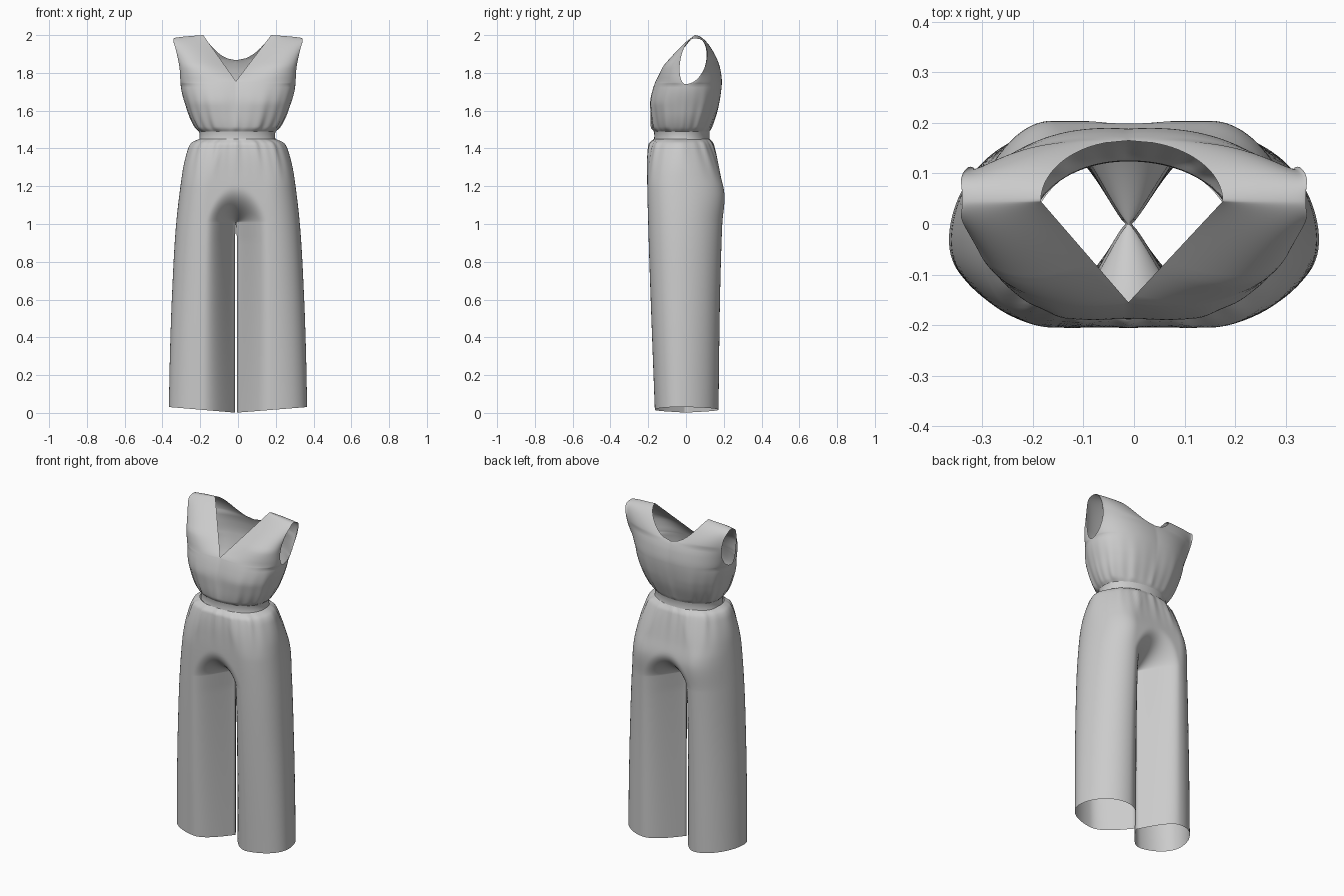
import bpy, bmesh, math
from math import sin, cos, pi, sqrt

if "Cube" in bpy.data.objects:
    bpy.data.objects.remove(bpy.data.objects["Cube"])


def curve(table, z):
    """Smooth lookup through (z, value) pairs."""
    n = len(table)
    z = min(max(z, table[0][0]), table[-1][0])
    i = next(k for k in range(n - 1) if z <= table[k + 1][0])

    def slope(k):
        a, b = table[max(k - 1, 0)], table[min(k + 1, n - 1)]
        return (b[1] - a[1]) / (b[0] - a[0])
    (z0, v0), (z1, v1) = table[i], table[i + 1]
    h = z1 - z0
    t = (z - z0) / h
    return (v0 * (1 + 2 * t) * (1 - t) ** 2 + slope(i) * h * t * (1 - t) ** 2
            + v1 * t * t * (3 - 2 * t) + slope(i + 1) * h * t * t * (t - 1))


def add_grid(bm, rows):
    """Skin a grid of points, and its mirror image across x = 0."""
    for side in (1, -1):
        vs = [[bm.verts.new((side * x, y, z)) for x, y, z in r] for r in rows]
        for a, b in zip(vs, vs[1:]):
            for j in range(len(a) - 1):
                f = [a[j], a[j + 1], b[j + 1], b[j]]
                bm.faces.new(f if side > 0 else f[::-1])


def finish(name, bm):
    bmesh.ops.remove_doubles(bm, verts=bm.verts, dist=0.0004)
    bmesh.ops.recalc_face_normals(bm, faces=bm.faces)
    for v in bm.verts:  # the centre seam hangs slightly to one side
        v.co.x -= .011 * max(0, 1 - abs(v.co.x) / .3)
    me = bpy.data.meshes.new(name)
    bm.to_mesh(me)
    bm.free()
    ob = bpy.data.objects.new(name, me)
    bpy.context.collection.objects.link(ob)
    me.shade_smooth()
    return ob


def gathers(u):
    """Uneven pleat wave, u from 0 (front or back centre) to 1 (side)."""
    return 0.6 * cos(6 * pi * u + 0.8 * sin(5 * u)) + 0.4 * cos(11 * pi * u + 1)


# ---------------------------------------------------------------- bodice
WAIST, ARM, TOP = 1.49, 1.74, 2.0
V_FRONT, V_BACK = 1.756, 1.867
side_x = [(1.49, .203), (1.507, .222), (1.55, .247), (1.6, .267), (1.71, .3), (1.83, .31),
          (1.93, .33), (1.98, .342), (2.0, .34)]
front_y = [(1.49, -.17), (1.51, -.182), (1.6, -.186), (1.66, -.183), (1.72, -.168), (1.756, -.155)]
back_y = [(1.49, .125), (1.51, .135), (1.61, .168), (1.74, .188), (1.82, .18), (1.867, .165)]


def bodice_row(z, front):
    v = V_FRONT if front else V_BACK
    tau = max(0, (z - v) / (TOP - v))
    xo = curve(side_x, z)
    # neckline edge: straight V in front, round scoop behind
    if front:
        xi = .18 * tau
        yi = curve(front_y, z) if z <= v else -.155 + .2 * tau
        bulge = (.022 * min(1, (z - WAIST) / .15) + .04 * min(1, tau * 3)) * sqrt(max(0, 1 - tau))
    else:
        xi = .18 * sqrt(tau)
        yi = curve(back_y, z) if z <= v else .045 + .12 * sqrt(max(0, 1 - tau))
        bulge = .012 * min(1, (z - WAIST) / .15) * sqrt(max(0, 1 - tau))
    # side seam line, and how far the armhole edge opens away from it
    k = (z - ARM) / (TOP - ARM)
    yo = -.02 + .02 * (z - WAIST) / (ARM - WAIST) if k <= 0 else .045 * k
    hole = (-.052 if front else .088) * sqrt(max(0, 1 - (2 * k - 1) ** 2)) if k > 0 else 0
    amp = .03 * min(1, (z - WAIST) / .02) * max(0, 1 - (z - WAIST) / .27) ** 1.3
    row = []
    for j in range(49):
        s = j / 48
        a = s * pi / 2
        x = xi + (xo - xi) * (sin(a) if s < 1 else 1)
        y = yo + (yi - yo) * (abs(cos(a)) ** .9 if s < 1 else 0)
        y += hole * s ** (4 if front else 3 + 3 * (1 - max(0, k)))
        y += (-bulge if front else bulge) * sin(pi * s)
        g = 1 + amp * gathers(s)
        row.append((x * g, y * g, z - .018 * s * tau ** 4))
    return row


bm = bmesh.new()
for front in (True, False):
    v = V_FRONT if front else V_BACK
    zs = [WAIST + (ARM - WAIST) * (i / 20) ** 1.4 for i in range(20)]
    m = 4 if front else 10
    zs += [ARM + (v - ARM) * (i / m) ** 1.5 for i in range(m)]
    zs += [v + (TOP - v) * sin(pi / 2 * i / 22) for i in range(23)]
    add_grid(bm, [bodice_row(z, front) for z in zs])
finish("bodice", bm)

# ------------------------------------------------------------- waistband
bm = bmesh.new()
band = []
for z, g in ((1.445, 1.0), (1.452, .99), (1.468, .985), (1.483, .99), (1.491, 1.0)):
    row = []
    for j in range(49):
        c = cos(pi * j / 48)
        row.append((.203 * g * sin(pi * j / 48),
                    -.022 - .148 * g * math.copysign(abs(c) ** .9, c), z))
    band.append(row)
add_grid(bm, band)
finish("waistband", bm)

# -------------------------------------------------------------- trousers
CROTCH, HIP, RISE = 1.01, 1.2, 1.45
leg_x = [(0, .366), (.3, .36), (.6, .35), (.97, .33), (1.26, .296), (1.38, .268),
         (1.43, .243), (1.45, .203)]
leg_front = [(0, -.165), (.6, -.187), (1.0, -.2), (1.26, -.205), (1.42, -.195), (1.45, -.17)]
leg_back = [(0, .172), (.6, .18), (1.0, .192), (1.15, .204), (1.26, .182), (1.42, .145), (1.45, .126)]
M, N = 20, 48


def trouser_row(z):
    W, yf, yb = curve(leg_x, z), curve(leg_front, z), curve(leg_back, z)
    up = max(0, (z - HIP) / (RISE - HIP))
    c = W * (.5 - .38 * up ** 1.5)
    # u: how far the centre seam has come out from the crotch point
    u = min(1, max(0, (z - CROTCH) / (HIP - CROTCH)))
    low = max(0, 1 - z / CROTCH)
    gap = .006 * min(1, low * 10)
    p = 1.25 - .25 * low
    amp = .035 * up ** 1.5 * min(1, (RISE - z) / .015)
    ys = -.03

    def centre(q, y):
        r = min(1, sqrt(q * q + u ** 1.5))
        return gap + (c - gap) * q, y * sin(r * pi / 2) ** p
    pts = [centre(i / M, yf) for i in range(M)]
    for j in range(N + 1):
        a = pi * j / N
        co = cos(a)
        y = ys + (yf - ys) * co ** .9 if co > 0 else ys + (yb - ys) * (-co) ** 1.1
        pts.append((c + (W - c) * sin(a), y))
    pts += [centre(1 - i / M, yb) for i in range(1, M + 1)]
    row = []
    for x, y in pts:
        g = 1 + amp * gathers(min(1, x / W) ** 1.2)
        lift = (.001 + .03 * x / W) * max(0, 1 - z / .8)
        row.append((x * g, y * g, z + lift))
    return row


zs = [CROTCH * (1 - (1 - i / 30) ** 1.6) for i in range(30)]
zs += [CROTCH + (HIP - CROTCH) * (i / 20) ** 1.8 for i in range(20)]
zs += [HIP + (RISE - HIP) * sin(pi / 2 * i / 26) for i in range(27)]
bm = bmesh.new()
add_grid(bm, [trouser_row(z) for z in zs])
finish("trousers", bm)
